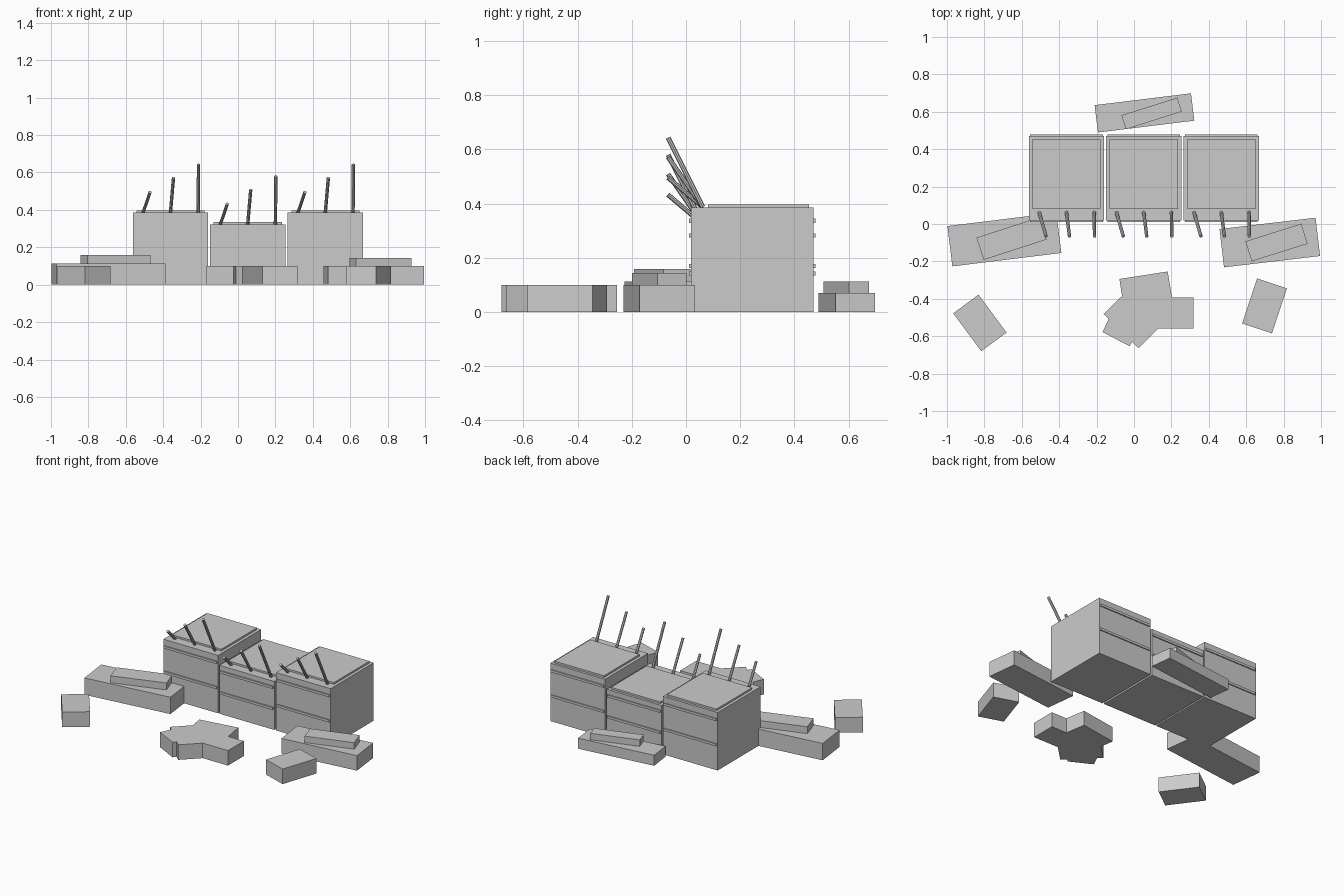
import bpy, bmesh, math
from mathutils import Vector, Matrix

if "Cube" in bpy.data.objects:
    bpy.data.objects.remove(bpy.data.objects["Cube"])

grey = bpy.data.materials.new("plain grey")
grey.diffuse_color = (0.6, 0.6, 0.6, 1)
grey.use_nodes = True
grey.node_tree.nodes["Principled BSDF"].inputs["Base Color"].default_value = grey.diffuse_color


def finish(name, bm):
    bmesh.ops.recalc_face_normals(bm, faces=bm.faces)
    mesh = bpy.data.meshes.new(name)
    bm.to_mesh(mesh)
    bm.free()
    mesh.materials.append(grey)
    obj = bpy.data.objects.new(name, mesh)
    bpy.context.collection.objects.link(obj)
    return obj


def box(name, x, y, z0, z1, length, width, angle=0):
    """Box centred on x, y, from z0 to z1, turned by angle degrees."""
    bm = bmesh.new()
    m = (Matrix.Translation((x, y, (z0 + z1) / 2))
         @ Matrix.Rotation(math.radians(angle), 4, 'Z')
         @ Matrix.Diagonal((length, width, z1 - z0, 1)))
    bmesh.ops.create_cube(bm, size=1, matrix=m)
    return finish(name, bm)


def rod(name, start, end, radius=0.009):
    bm = bmesh.new()
    a, b = Vector(start), Vector(end)
    d = b - a
    m = Matrix.Translation((a + b) / 2) @ d.to_track_quat('Z', 'Y').to_matrix().to_4x4()
    bmesh.ops.create_cone(bm, cap_ends=True, segments=8, radius1=radius,
                          radius2=radius, depth=d.length, matrix=m)
    return finish(name, bm)


# Three building blocks with roof slab, ledges and leaning rods
for n, (cx, h) in enumerate([(-0.361, 0.385), (0.052, 0.322), (0.467, 0.385)], 1):
    box(f"block_{n}", cx, 0.245, 0, h, 0.403, 0.452)
    box(f"roof_slab_{n}", cx, 0.268, h, h + 0.012, 0.364, 0.374)
    for level, f in enumerate((0.44, 0.875), 1):
        z = f * h
        for side, y in (("front", 0.016), ("back", 0.473)):
            box(f"{side}_ledge_{n}_{level}", cx, y, z - 0.008, z + 0.008, 0.388, 0.010)
    for r, (dx, lean, rise) in enumerate([(-0.146, 0.037, 0.110),
                                          (0.0, 0.016, 0.186),
                                          (0.148, 0.002, 0.258)], 1):
        rod(f"rod_{n}_{r}", (cx + dx, 0.062, h + 0.002), (cx + dx + lean, -0.066, h + rise))

# Stacked rubble slabs: a wide base with a smaller slab turned on top
box("left_slab", -0.693, -0.083, 0, 0.112, 0.587, 0.217, 7)
box("left_top_slab", -0.655, -0.078, 0.112, 0.158, 0.353, 0.125, 18)
box("right_slab", 0.726, -0.099, 0, 0.10, 0.517, 0.206, 6.7)
box("right_top_slab", 0.762, -0.099, 0.10, 0.143, 0.313, 0.112, 17.5)
box("back_slab", 0.056, 0.594, 0, 0.07, 0.519, 0.147, 7)
box("back_top_slab", 0.094, 0.591, 0.07, 0.113, 0.313, 0.078, 17.5)

# Loose blocks in front
box("left_loose_block", -0.824, -0.529, 0, 0.10, 0.252, 0.168, -53.6)
box("right_loose_block", 0.698, -0.438, 0, 0.10, 0.253, 0.168, 71.6)

# Irregular rubble piece in the middle
outline = [(-0.078, -0.294), (0.180, -0.254), (0.203, -0.392), (0.317, -0.392),
           (0.317, -0.558), (0.131, -0.558), (0.024, -0.663), (-0.010, -0.631),
           (-0.024, -0.653), (-0.168, -0.578), (-0.136, -0.508), (-0.163, -0.481),
           (-0.064, -0.385)]
bm = bmesh.new()
base = bm.faces.new([bm.verts.new((x, y, 0)) for x, y in outline])
top = bmesh.ops.extrude_face_region(bm, geom=[base], use_keep_orig=True)["geom"]
bmesh.ops.translate(bm, vec=(0, 0, 0.10),
                    verts=[v for v in top if isinstance(v, bmesh.types.BMVert)])
finish("centre_rubble", bm)
